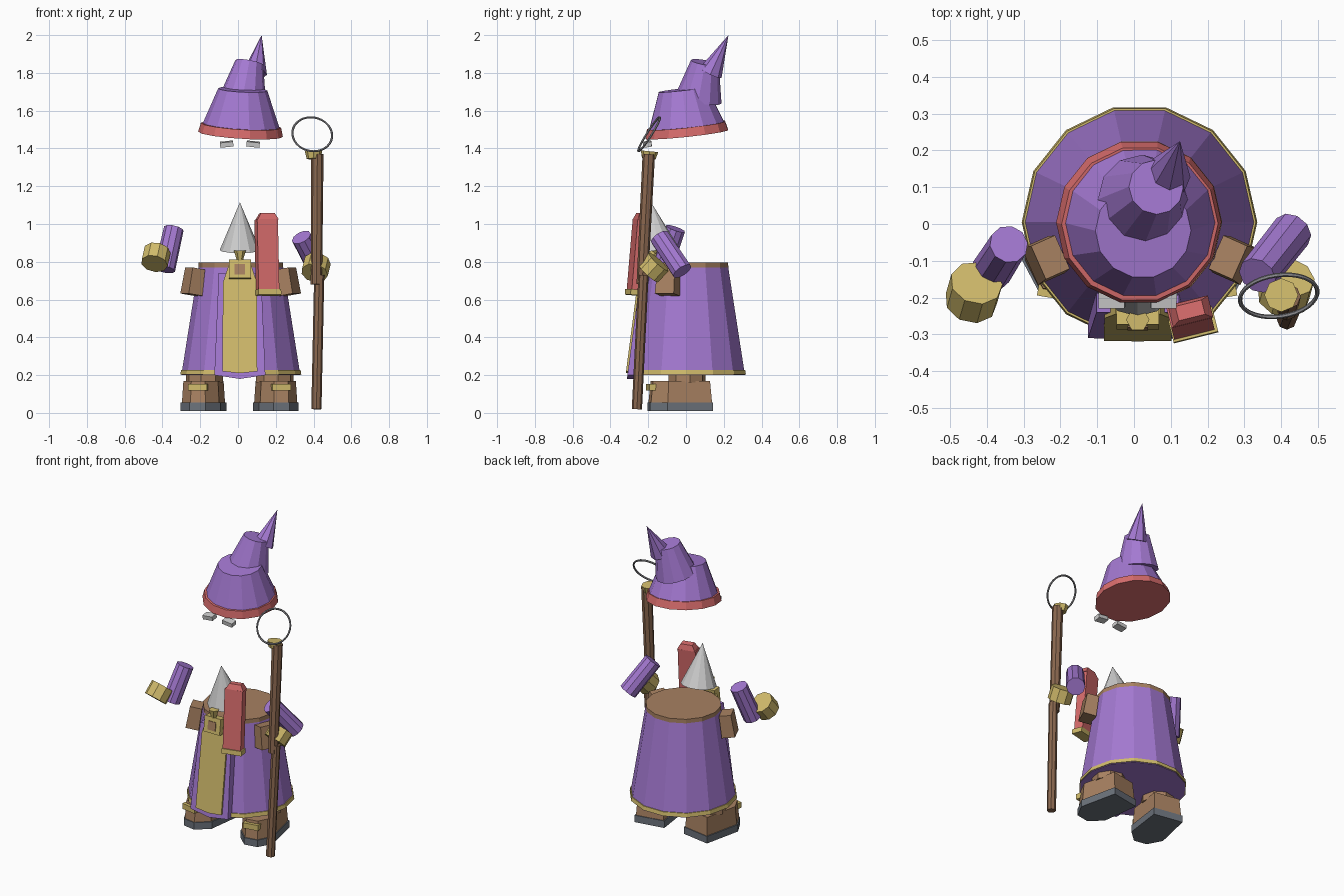
import bpy, bmesh, math
from mathutils import Vector, Matrix

cube = bpy.data.objects.get("Cube")
if cube:
    bpy.data.objects.remove(cube, do_unlink=True)


def material(name, r, g, b):
    m = bpy.data.materials.new(name)
    m.use_nodes = True
    m.diffuse_color = (r, g, b, 1)
    m.node_tree.nodes["Principled BSDF"].inputs["Base Color"].default_value = (r, g, b, 1)
    return m


PURPLE = material("purple cloth", .37, .19, .64)
GOLD = material("gold", .64, .50, .15)
LEATHER = material("brown leather", .39, .22, .12)
WOOD = material("dark wood", .26, .14, .08)
RED = material("red cloth", .68, .15, .15)
SOLE = material("slate sole", .15, .17, .20)
HAIR = material("pale grey hair", .62, .62, .62)
STEEL = material("steel", .28, .28, .30)


def finish(name, bm, mat):
    bmesh.ops.recalc_face_normals(bm, faces=bm.faces[:])
    mesh = bpy.data.meshes.new(name)
    bm.to_mesh(mesh)
    bm.free()
    mesh.materials.append(mat)
    ob = bpy.data.objects.new(name, mesh)
    bpy.context.collection.objects.link(ob)
    return ob


def rod(name, start, end, r1, r2, sides, mat):
    """Capped cone or cylinder between two points."""
    start, end = Vector(start), Vector(end)
    turn = Matrix()
    axis = end - start
    if axis.xy.length > 1e-5:
        turn = Vector((0, 0, 1)).rotation_difference(axis).to_matrix().to_4x4()
    bm = bmesh.new()
    rings = []
    for centre, r in ((start, r1), (end, r2)):
        count = sides if r else 1
        rings.append([bm.verts.new(centre + turn @ Vector((
            r * math.cos(math.tau * i / sides), r * math.sin(math.tau * i / sides), 0)))
            for i in range(count)])
        if r:
            bm.faces.new(rings[-1])
    low, high = rings
    for i in range(sides):
        j = (i + 1) % sides
        if r2:
            bm.faces.new((low[i], low[j], high[j], high[i]))
        else:
            bm.faces.new((low[i], low[j], high[0]))
    return finish(name, bm, mat)


def box(name, centre, size, mat, rot=(0, 0, 0), taper=1):
    bm = bmesh.new()
    bmesh.ops.create_cube(bm, size=1)
    for v in bm.verts:
        k = taper if v.co.z > 0 else 1
        v.co = Vector((v.co.x * size[0] * k, v.co.y * size[1] * k, v.co.z * size[2]))
    ob = finish(name, bm, mat)
    ob.location = centre
    ob.rotation_euler = [math.radians(a) for a in rot]
    return ob


def prism(name, outline, depth, mat, place=lambda a, b, c: (a, b, c), shrink=1):
    """Extrude a 2D outline from depth[0] to depth[1]."""
    bm = bmesh.new()
    rows = []
    for d, k in zip(depth, (1, shrink)):
        rows.append([bm.verts.new(place(a * k, b * k, d)) for a, b in outline])
        bm.faces.new(rows[-1])
    n = len(outline)
    for i in range(n):
        j = (i + 1) % n
        bm.faces.new((rows[0][i], rows[0][j], rows[1][j], rows[1][i]))
    return finish(name, bm, mat)


# Robe, hem and shirt top
rod("robe", (.015, .005, .2), (.015, .005, .785), .315, .222, 14, PURPLE)
rod("robe_hem", (.015, .005, .204), (.015, .005, .228), .32, .316, 14, GOLD)
rod("shirt_top", (.015, .005, .7), (.015, .005, .795), .226, .224, 14, LEATHER)


# Tabard plates leaning along the front of the robe
def lean(x, z, d):
    return (x, -.31 + .13 * (z - .2) - d, z)


prism("tabard_back", [(-.125, .2), (.01, .18), (.145, .2), (.122, .74), (-.102, .74)],
      (-.06, 0), PURPLE, lean)
prism("tabard_front", [(-.082, .22), (.01, .21), (.102, .22), (.10, .69), (.07, .78),
                       (-.05, .78), (-.08, .69)], (-.02, .01), GOLD, lean)
box("clasp_plate", (.01, -.255, .76), (.115, .05, .1), GOLD, (-8, 0, 0))
box("clasp_gem", (.01, -.28, .76), (.055, .01, .055), LEATHER, (-8, 0, 0))
rod("clasp_knob", (.01, -.26, .80), (.01, -.26, .86), .014, .032, 6, GOLD)

# Boots, turned outward
boot = [(-.09, .15), (.09, .15), (.1, -.09), (.04, -.17), (-.04, -.17), (-.1, -.09)]
for side, x in (("right", -.183), ("left", .2)):
    s = -1 if x < 0 else 1
    parts = [
        prism(side + "_sole", [(a * 1.07, b * 1.03) for a, b in boot], (.01, .055), SOLE),
        prism(side + "_boot", boot, (.05, .17), LEATHER, shrink=.93),
        box(side + "_boot_buckle", (0, -.155, .135), (.1, .05, .035), GOLD),
        rod(side + "_ankle", (0, .03, .16), (0, .03, .23), .1, .1, 8, LEATHER),
    ]
    for p in parts:
        p.location += Vector((x, -.025, 0))
        p.rotation_euler.z = s * math.radians(10)
    parts[2].location = Vector((x + s * .027, -.178, .135))

# Belt pouches on both flanks
for side, x, s in (("right", -.237, -1), ("left", .265, 1)):
    box(side + "_pouch", (x, -.095, .695), (.08, .11, .14), LEATHER,
        (0, -9 * s, -24 * s), .9)

# Sleeves and cuffs
rod("right_sleeve", (-.34, -.055, .975), (-.388, -.13, .76), .053, .056, 10, PURPLE)
rod("right_cuff", (-.443, -.212, .79), (-.428, -.16, .858), .072, .072, 9, GOLD)
rod("left_sleeve", (.335, -.14, .93), (.43, -.02, .75), .054, .056, 10, PURPLE)
rod("left_cuff", (.405, -.20, .74), (.42, -.145, .80), .072, .072, 9, GOLD)

# Staff with collar and ring
rod("staff_upper", (.415, -.232, .68), (.42, -.197, 1.37), .03, .033, 8, WOOD)
rod("staff_lower", (.415, -.26, .02), (.43, -.225, .73), .027, .027, 8, WOOD)
rod("staff_collar", (.40, -.197, 1.345), (.40, -.193, 1.385), .036, .046, 8, GOLD)
bpy.ops.mesh.primitive_torus_add(major_segments=32, minor_segments=6, major_radius=.106,
                                 minor_radius=.006, location=(.393, -.195, 1.475),
                                 rotation=(math.radians(58), 0, math.radians(8)))
ring = bpy.context.object
ring.name = "staff_ring"
ring.data.materials.append(STEEL)
bpy.ops.object.shade_smooth_by_angle()

# Beard and eyebrows
rod("beard", (.01, -.145, .862), (.01, -.185, 1.115), .107, 0, 12, HAIR)
for side, x, tilt in (("right", -.06, -6), ("left", .08, 6)):
    box(side + "_eyebrow", (x, -.205, 1.423), (.07, .045, .026), HAIR, (8, tilt, 0))

# Red book with gold foot and peaked top
book_rot = (-5, 0, 14)
box("book", (.153, -.255, .83), (.113, .062, .39), RED, book_rot)
box("book_foot", (.16, -.274, .638), (.125, .07, .03), GOLD, book_rot)
box("book_top", (.153, -.236, 1.04), (.113, .062, .035), RED, book_rot, .65)

# Bent hat in three cones over a red band
rod("hat_band", (.013, .005, 1.475), (.016, 0, 1.522), .225, .213, 14, RED)
rod("hat_lower", (.015, .005, 1.505), (.025, -.018, 1.712), .21, .13, 14, PURPLE)
rod("hat_middle", (.025, .065, 1.66), (.06, .10, 1.855), .125, .075, 12, PURPLE)
rod("hat_tip", (.09, .13, 1.80), (.125, .225, 2.0), .064, 0, 8, PURPLE)
